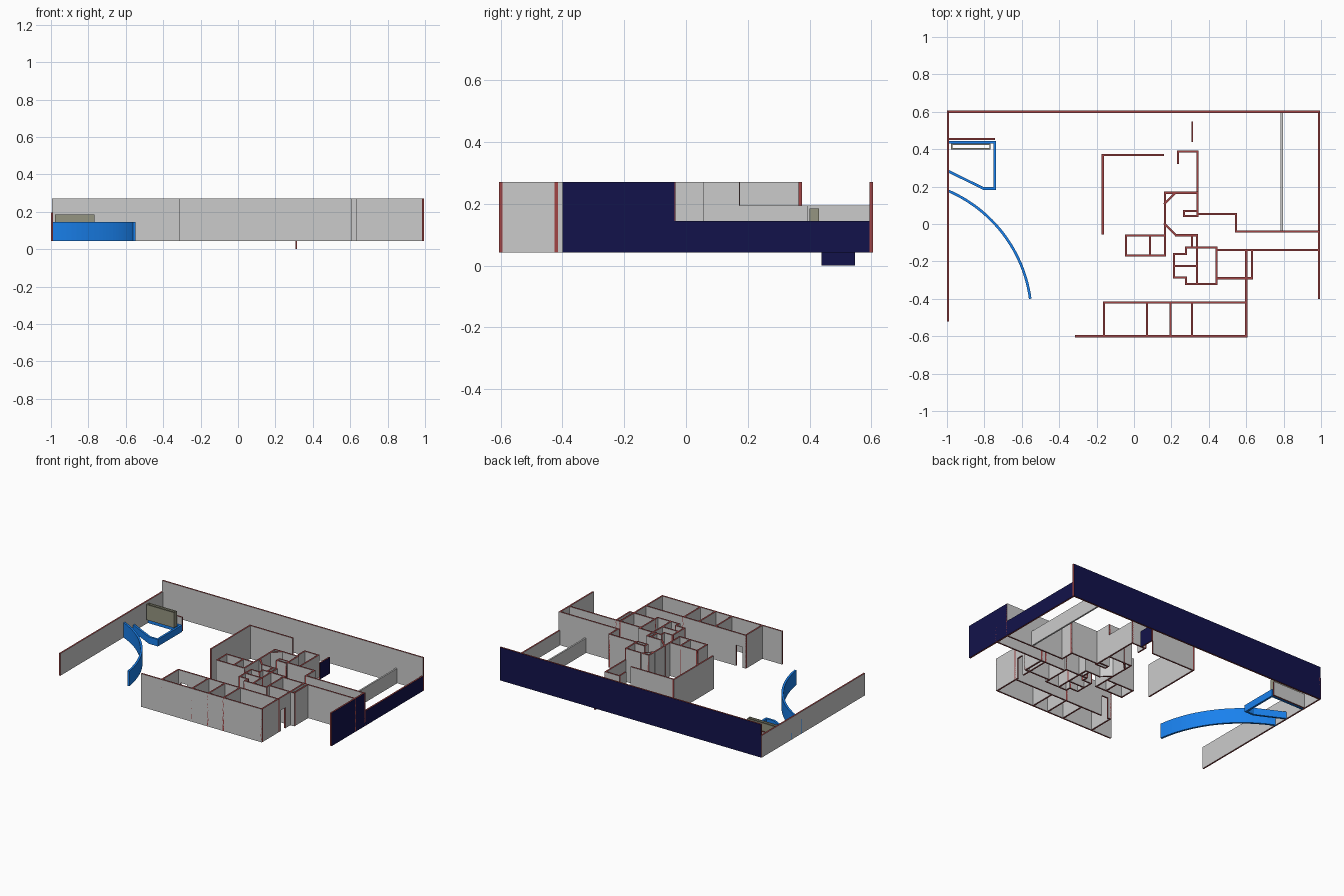
import bpy, bmesh, math
from mathutils import Vector

if "Cube" in bpy.data.objects:
    bpy.data.objects.remove(bpy.data.objects["Cube"])

LOW, TOP = 0.043, 0.271      # floor line and full wall height
MID, RAIL, SHORT = 0.195, 0.145, 0.09
T = 0.011                    # wall thickness


def mat(name, r, g, b):
    m = bpy.data.materials.new(name)
    m.diffuse_color = (r, g, b, 1)
    m.use_nodes = True
    m.node_tree.nodes["Principled BSDF"].inputs["Base Color"].default_value = m.diffuse_color
    return m


GREY = mat("plaster", 0.8, 0.8, 0.8)
RED = mat("red_wall_cut", 0.36, 0.06, 0.06)
NAVY = mat("navy_facing", 0.006, 0.006, 0.07)
BLUE = mat("blue_panel", 0.01, 0.22, 0.85)
OLIVE = mat("olive_panel", 0.3, 0.3, 0.22)


def finish(bm, name, mats):
    bmesh.ops.recalc_face_normals(bm, faces=bm.faces)
    me = bpy.data.meshes.new(name)
    bm.to_mesh(me)
    bm.free()
    for m in mats:
        me.materials.append(m)
    ob = bpy.data.objects.new(name, me)
    bpy.context.collection.objects.link(ob)
    return ob


def add_wall(bm, a, b, z0, z1, t, ext):
    """Upright slab from a to b; left side = slot 0, right side = slot 1, caps = slot 2."""
    a, b = Vector(a), Vector(b)
    d = (b - a).normalized()
    n = Vector((-d.y, d.x)) * t / 2
    a, b = a - d * ext, b + d * ext
    ring = [a - n, b - n, b + n, a + n]
    lo = [bm.verts.new((p.x, p.y, z0)) for p in ring]
    hi = [bm.verts.new((p.x, p.y, z1)) for p in ring]
    for vs in (lo, hi):
        bm.faces.new(vs).material_index = 2
    for i, slot in enumerate((1, 2, 0, 2)):
        j = (i + 1) % 4
        bm.faces.new((lo[i], lo[j], hi[j], hi[i])).material_index = slot


def walls(name, runs, z0=LOW, z1=TOP, mats=(GREY, GREY, RED), t=T, door=None):
    """Each run is a polyline of wall segments."""
    bm = bmesh.new()
    for run in runs:
        for a, b in zip(run, run[1:]):
            add_wall(bm, a, b, z0, z1, t, t / 2)
    if door:                                    # lintel over a doorway
        add_wall(bm, *door, 0.185, z1, t, 0)
    return finish(bm, name, mats)


def rect(x0, x1, y0, y1):
    return [(x0, y0), (x1, y0), (x1, y1), (x0, y1), (x0, y0)]


def ribbon(name, pts, z0, z1, t, m):
    """Continuous mitred strip along an open polyline."""
    pts = [Vector(p) for p in pts]
    bm = bmesh.new()
    rows = []
    for i, p in enumerate(pts):
        d0 = (p - pts[i - 1]).normalized() if i else (pts[1] - p).normalized()
        d1 = (pts[i + 1] - p).normalized() if i < len(pts) - 1 else d0
        n0, n1 = Vector((-d0.y, d0.x)), Vector((-d1.y, d1.x))
        n = (n0 + n1).normalized()
        n *= t / 2 / n.dot(n0)
        rows.append([bm.verts.new((q.x, q.y, z)) for q, z in
                     ((p - n, z0), (p + n, z0), (p + n, z1), (p - n, z1))])
    for r, s in zip(rows, rows[1:]):
        for i in range(4):
            j = (i + 1) % 4
            bm.faces.new((r[i], r[j], s[j], s[i]))
    bm.faces.new(rows[0])
    bm.faces.new(rows[-1])
    return finish(bm, name, [m])


# Outer boundary
R = 0.988
walls("back_wall", [[(-0.99, 0.6), (R, 0.6)]], mats=(NAVY, GREY, RED))
walls("left_wall", [[(-0.994, -0.515), (-0.994, 0.6)]], z1=MID)
walls("right_wall_tall", [[(R, -0.395), (R, -0.042)]], mats=(GREY, NAVY, RED))
walls("right_wall_low", [[(R, -0.04), (R, 0.595)]], z1=RAIL, mats=(GREY, NAVY, RED))
walls("yard_divider", [[(0.79, -0.04), (0.79, 0.6)]], z1=RAIL, mats=(GREY, GREY, GREY))

# Row of front rooms, with two doorways
walls("front_wall", [[(-0.31, -0.6), (0.6, -0.6)]])
walls("front_rooms_inner_wall",
      [[(-0.16, -0.6), (-0.16, -0.42), (-0.145, -0.42)], [(-0.085, -0.42), (0.6, -0.42)]],
      door=((-0.145, -0.42), (-0.085, -0.42)))
walls("front_rooms_side_wall",
      [[(0.6, -0.6), (0.6, -0.405)], [(0.6, -0.345), (0.6, -0.14)]],
      door=((0.6, -0.405), (0.6, -0.345)))
walls("front_room_partitions", [[(x, -0.6), (x, -0.42)] for x in (0.07, 0.195, 0.31)])

# Corridor to the right
walls("corridor_walls", [
    [(0.44, -0.14), (R, -0.14)],
    [(R, -0.04), (0.545, -0.04), (0.545, 0.053), (0.34, 0.053), (0.34, 0.167)]])
walls("corridor_side_room", [[(0.44, -0.29), (0.63, -0.29), (0.63, -0.14)]])

# Large rear left room corner and low rear closet
walls("rear_room_wall", [[(-0.167, -0.05), (-0.167, 0.37), (0.155, 0.37)]])
walls("rear_closet", [[(0.34, 0.167), (0.34, 0.388), (0.236, 0.388), (0.236, 0.325)]], z1=MID)

# Central core
walls("core_room", [
    [(0.165, -0.168), (0.165, 0.167), (0.34, 0.167)],
    [(0.165, 0.11), (0.222, 0.167)],
    [(0.165, 0.0), (0.225, -0.06), (0.338, -0.06), (0.338, -0.125)],
    [(0.31, -0.12), (0.31, -0.065)]])
walls("core_shaft", [rect(0.267, 0.34, 0.042, 0.07)])
walls("left_closets", [rect(-0.042, 0.165, -0.168, -0.062), [(0.085, -0.168), (0.085, -0.062)]])
walls("washroom_block", [
    [(0.44, -0.125), (0.277, -0.125), (0.277, -0.16), (0.213, -0.16), (0.213, -0.287),
     (0.277, -0.287), (0.277, -0.32), (0.44, -0.32), (0.44, -0.125)],
    [(0.213, -0.225), (0.338, -0.225)], [(0.338, -0.32), (0.338, -0.125)]])

# Loose door leaf, set lower than the walls
walls("door_leaf", [[(0.312, 0.443), (0.312, 0.543)]], z0=0, z1=0.112,
      mats=(NAVY, NAVY, RED), t=0.009)

# Curved blue screen
cx, cy, r = -1.286, -0.5, 0.738
arc = [(cx + r * math.cos(a), cy + r * math.sin(a))
       for a in (math.radians(67 - 59.2 * i / 24) for i in range(25))]
ribbon("curved_screen", arc, LOW, RAIL, 0.014, BLUE)

# Low blue counter edge with a backing wall and a hollow panel box
ribbon("counter_edge", [(-0.998, 0.285), (-0.805, 0.19), (-0.745, 0.19), (-0.745, 0.438),
                        (-0.998, 0.438)], LOW, SHORT, 0.014, BLUE)
walls("counter_back_wall", [[(-0.99, 0.455), (-0.748, 0.455)]], z1=0.14)
walls("panel_box", [rect(-0.974, -0.77, 0.403, 0.427)], z0=0.08, z1=0.185,
      mats=(OLIVE, OLIVE, OLIVE), t=0.007)
